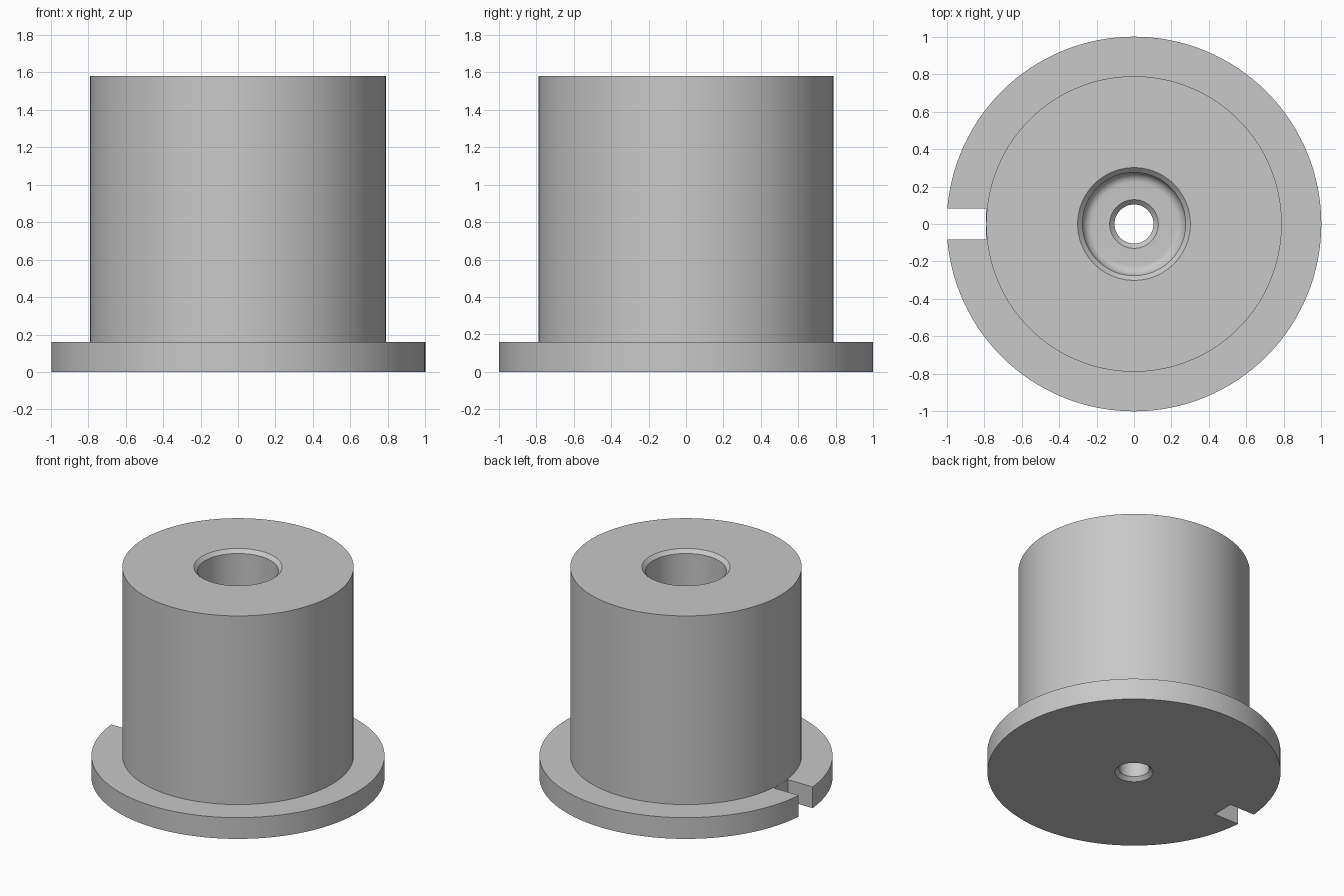
import bpy, bmesh, math

if "Cube" in bpy.data.objects:
    bpy.data.objects.remove(bpy.data.objects["Cube"], do_unlink=True)

SEGMENTS = 128
BODY_R, FLANGE_R, BORE_R, HOLE_R = 0.789, 1.0, 0.275, 0.104
HEIGHT, FLANGE_H, FLOOR = 1.58, 0.16, 0.16
CHAMFER, FILLET = 0.026, 0.053

grey = bpy.data.materials.new("Light grey")
grey.use_nodes = True
grey.diffuse_color = (0.58, 0.58, 0.58, 1)
grey.node_tree.nodes["Principled BSDF"].inputs["Base Color"].default_value = grey.diffuse_color


def lathe(name, profile):
    """Spin a closed (radius, height) profile around the z axis."""
    bm = bmesh.new()
    rings = []
    for i in range(SEGMENTS):
        a = 2 * math.pi * i / SEGMENTS
        rings.append([bm.verts.new((r * math.cos(a), r * math.sin(a), z)) for r, z in profile])
    n = len(profile)
    for i, ring in enumerate(rings):
        following = rings[(i + 1) % SEGMENTS]
        for j in range(n):
            k = (j + 1) % n
            bm.faces.new((ring[j], following[j], following[k], ring[k]))
    bmesh.ops.recalc_face_normals(bm, faces=bm.faces)
    mesh = bpy.data.meshes.new(name)
    bm.to_mesh(mesh)
    bm.free()
    obj = bpy.data.objects.new(name, mesh)
    bpy.context.collection.objects.link(obj)
    mesh.materials.append(grey)
    return obj


# Outer wall and flange, from the bottom hole round to the bore mouth
profile = [(HOLE_R + CHAMFER, 0), (FLANGE_R, 0), (FLANGE_R, FLANGE_H),
           (BODY_R, FLANGE_H), (BODY_R, HEIGHT),
           (BORE_R + CHAMFER, HEIGHT), (BORE_R, HEIGHT - CHAMFER)]
# Rounded corner at the bottom of the bore
for i in range(9):
    a = math.pi / 2 * i / 8
    profile.append((BORE_R - FILLET + FILLET * math.cos(a),
                    FLOOR + FILLET - FILLET * math.sin(a)))
# Chamfered through hole
profile += [(HOLE_R + CHAMFER, FLOOR), (HOLE_R, FLOOR - CHAMFER), (HOLE_R, CHAMFER)]
bushing = lathe("flanged_bushing", profile)

# Locating slot through the flange
bpy.ops.mesh.primitive_cube_add(size=1, location=(-0.99, 0, 0.05))
cutter = bpy.context.object
cutter.name = "slot_cutter"
cutter.dimensions = (0.4, 0.166, 0.5)
bpy.context.view_layer.update()
cut = bushing.modifiers.new("slot", "BOOLEAN")
cut.operation = "DIFFERENCE"
cut.solver = "EXACT"
cut.object = cutter
bpy.ops.object.select_all(action="DESELECT")
bushing.select_set(True)
bpy.context.view_layer.objects.active = bushing
bpy.ops.object.modifier_apply(modifier="slot")
bpy.data.objects.remove(cutter, do_unlink=True)

bpy.ops.object.shade_smooth_by_angle(angle=math.radians(30))
